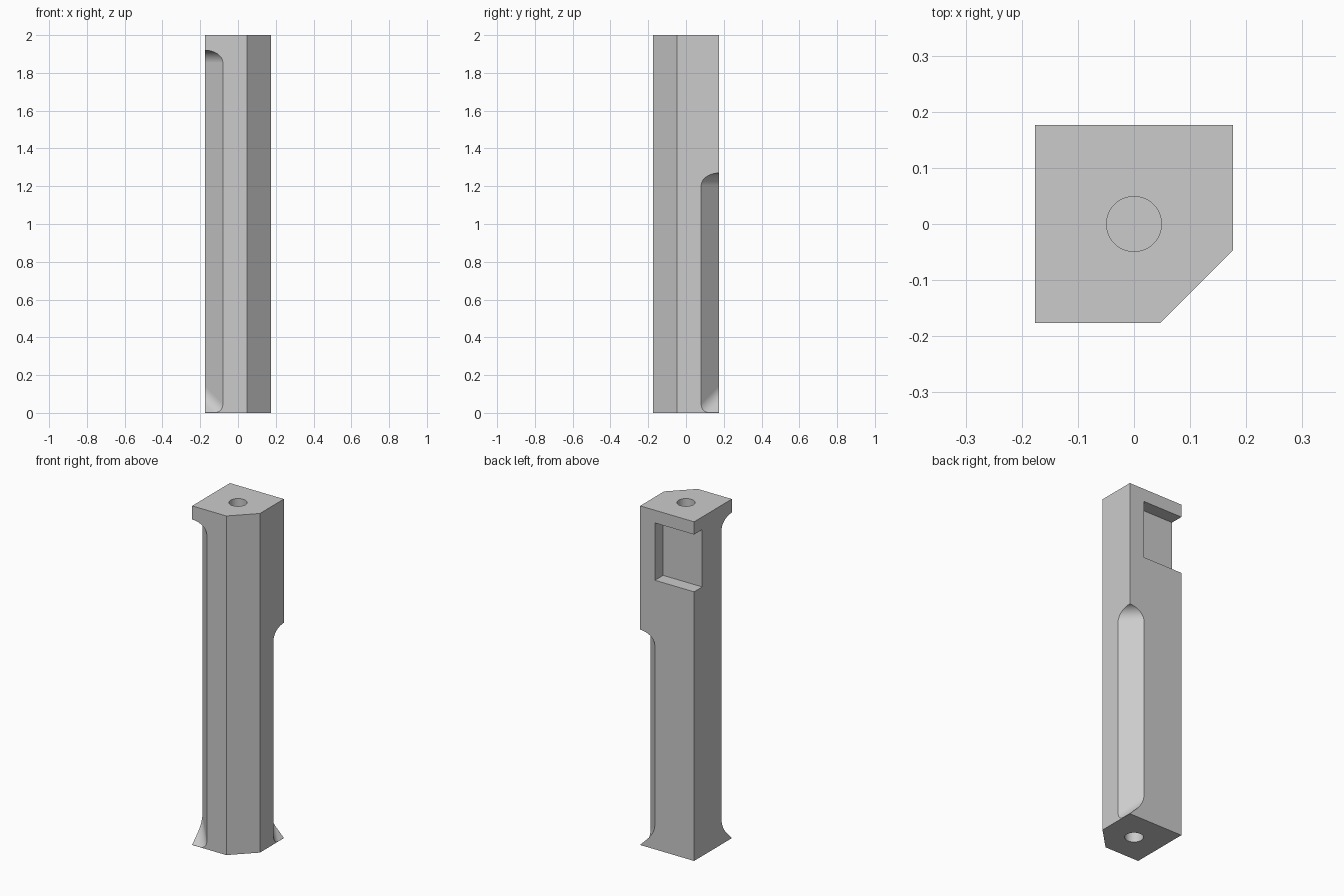
import bpy, bmesh
from math import sqrt, radians
from mathutils import Vector

old = bpy.data.objects.get("Cube")
if old:
    bpy.data.objects.remove(old, do_unlink=True)

HALF = 0.176      # half the post width
HEIGHT = 2.0
FILLET = 0.067    # radius at the groove ends
INNER = 0.08      # where the grooves meet the faces
STEPS = 10


def make_object(name, bm):
    bmesh.ops.recalc_face_normals(bm, faces=bm.faces)
    mesh = bpy.data.meshes.new(name)
    bm.to_mesh(mesh)
    bm.free()
    obj = bpy.data.objects.new(name, mesh)
    bpy.context.collection.objects.link(obj)
    return obj


def loft(name, loop_a, loop_b):
    """Closed solid between two matching loops of points."""
    bm = bmesh.new()
    a = [bm.verts.new(p) for p in loop_a]
    b = [bm.verts.new(p) for p in loop_b]
    bm.faces.new(a)
    bm.faces.new(b)
    for i in range(len(a)):
        j = (i + 1) % len(a)
        bm.faces.new((a[i], a[j], b[j], b[i]))
    return make_object(name, bm)


def box(name, low, high):
    (x0, y0, z0), (x1, y1, z1) = low, high
    outline = [(x0, y0), (x1, y0), (x1, y1), (x0, y1)]
    return loft(name, [(x, y, z0) for x, y in outline],
                [(x, y, z1) for x, y in outline])


def cylinder(name, radius, z, depth):
    bm = bmesh.new()
    bmesh.ops.create_cone(bm, cap_ends=True, segments=48, radius1=radius,
                          radius2=radius, depth=depth)
    bmesh.ops.translate(bm, verts=bm.verts, vec=(0, 0, z))
    return make_object(name, bm)


def corner_groove(name, top, swap):
    """Flat corner groove: filleted level top, filleted sloping bottom."""
    up = Vector((0, 0, 1))
    out = Vector((1, 1, 0)).normalized()
    side = Vector((1, -1, 0)).normalized()
    slope = Vector((1, 0, 1)).normalized()
    floor = (HALF + 0.001) / sqrt(2)
    centre = (HALF + INNER) / sqrt(2) + FILLET
    top_axis = out * centre + up * (top - FILLET)
    low_axis = out * centre + up * sqrt(2) * (floor + FILLET - centre / 2)
    edge = out.cross(slope)
    reach, width = 0.4, 0.2
    loops = []
    for w in (-width, width):
        pts = [out * reach + side * w + up * top]
        for i in range(STEPS + 1):
            n = (-up).slerp(out, i / STEPS)
            pts.append(top_axis - n * FILLET + side * w)
        for i in range(STEPS + 1):
            p = low_axis - out.slerp(slope, i / STEPS) * FILLET
            pts.append(p + edge * ((w - p.dot(side)) / edge.dot(side)))
        z = floor * sqrt(2) - (reach + w) / sqrt(2)
        pts.append(out * reach + side * w + up * z)
        if swap:
            pts = [Vector((-p.y, -p.x, p.z)) for p in pts]
        loops.append(pts)
    return loft(name, *loops)


# Post with one wide chamfered corner
cut = 0.047
outline = [(-HALF, -HALF), (cut, -HALF), (HALF, -cut), (HALF, HALF), (-HALF, HALF)]
post = loft("post", [(x, y, 0) for x, y in outline],
            [(x, y, HEIGHT) for x, y in outline])

# Grooves, back pocket and end holes
hole_depth = 0.3
cutters = [
    corner_groove("back_groove_cutter", 1.27, False),
    corner_groove("front_groove_cutter", 1.92, True),
    box("pocket_cutter", (-0.3, 0.1, 1.587), (0.079, 0.3, 1.925)),
    cylinder("top_hole_cutter", 0.049, HEIGHT, hole_depth * 2),
    cylinder("bottom_hole_cutter", 0.049, 0, hole_depth * 2),
]
for cutter in cutters:
    cutter.hide_render = True
    mod = post.modifiers.new(cutter.name, "BOOLEAN")
    mod.operation = "DIFFERENCE"
    mod.solver = "EXACT"
    mod.object = cutter

# Bake the cuts and drop the helpers
graph = bpy.context.evaluated_depsgraph_get()
baked = bpy.data.meshes.new_from_object(post.evaluated_get(graph))
post.modifiers.clear()
post.data = baked
for cutter in cutters:
    bpy.data.objects.remove(cutter, do_unlink=True)

# Plain grey finish
grey = bpy.data.materials.new("light_grey")
grey.use_nodes = True
colour = (0.6, 0.6, 0.6, 1)
grey.diffuse_color = colour
grey.node_tree.nodes["Principled BSDF"].inputs["Base Color"].default_value = colour
post.data.materials.clear()
post.data.materials.append(grey)

# Smooth fillets and holes, crisp edges elsewhere
bpy.ops.object.select_all(action="DESELECT")
post.select_set(True)
bpy.context.view_layer.objects.active = post
bpy.ops.object.shade_smooth_by_angle(angle=radians(25))
weighted = post.modifiers.new("weighted_normals", "WEIGHTED_NORMAL")
weighted.keep_sharp = True
